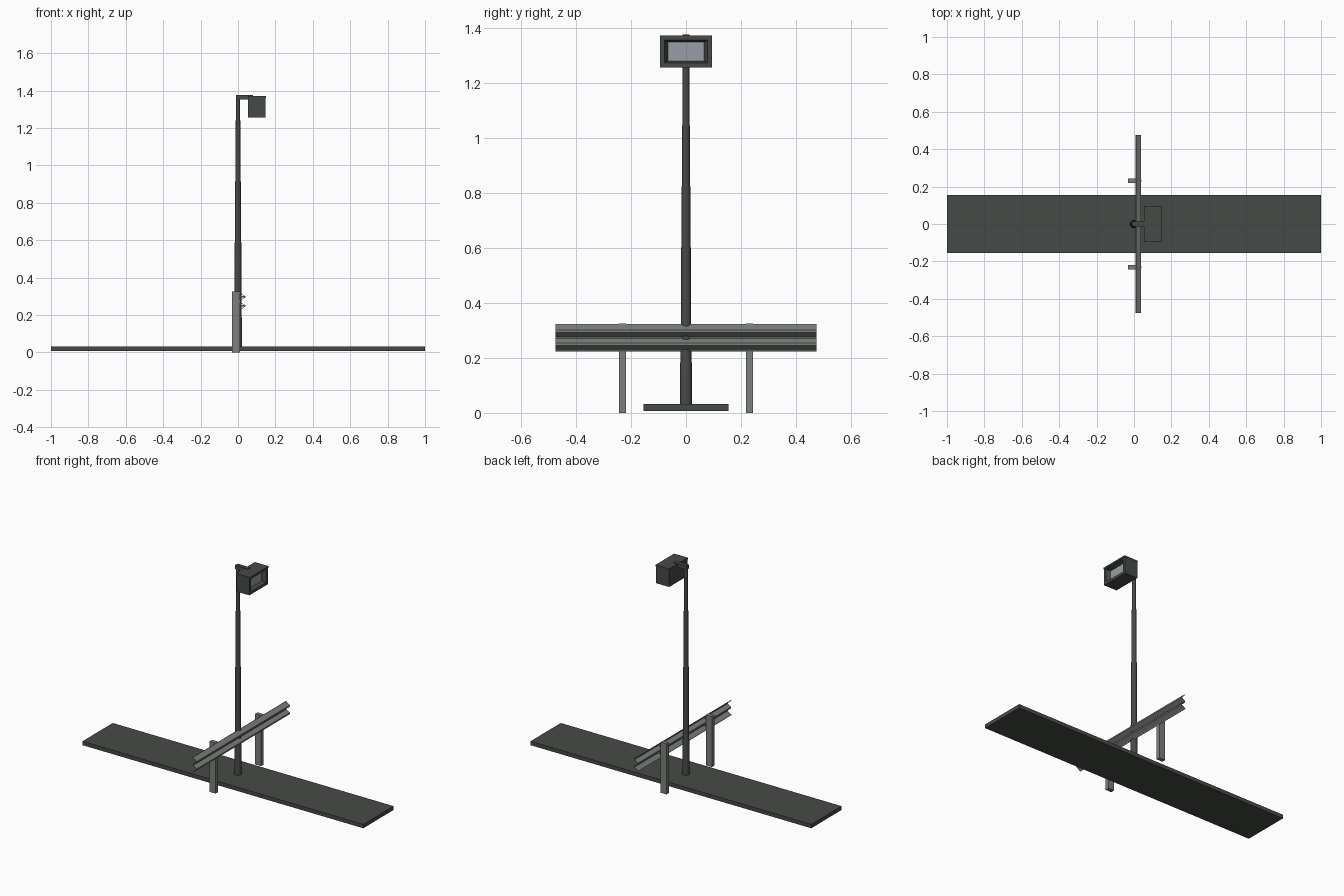
import bpy, bmesh, math

if "Cube" in bpy.data.objects:
    bpy.data.objects.remove(bpy.data.objects["Cube"])


def material(name, rgb):
    m = bpy.data.materials.new(name)
    m.diffuse_color = (*rgb, 1)
    m.use_nodes = True
    m.node_tree.nodes["Principled BSDF"].inputs["Base Color"].default_value = m.diffuse_color
    return m


DARK = material("dark green grey", (0.062, 0.069, 0.061))
GREY = material("galvanised grey", (0.20, 0.215, 0.20))
GLASS = material("pale lamp glass", (0.31, 0.345, 0.38))


def finish(name, bm, mats):
    bmesh.ops.recalc_face_normals(bm, faces=bm.faces[:])
    me = bpy.data.meshes.new(name)
    bm.to_mesh(me)
    bm.free()
    for m in mats:
        me.materials.append(m)
    ob = bpy.data.objects.new(name, me)
    bpy.context.collection.objects.link(ob)
    return ob


def box_bm(x, y, z):
    """Box mesh from (min, max) ranges."""
    bm = bmesh.new()
    bmesh.ops.create_cube(bm, size=1)
    for v in bm.verts:
        for i, (a, b) in enumerate((x, y, z)):
            v.co[i] = (a + b) / 2 + v.co[i] * (b - a)
    return bm


def box(name, x, y, z, mat):
    return finish(name, box_bm(x, y, z), [mat])


def lathe(name, rings, mat, sides=16):
    """Closed round column from (radius, height) rings."""
    bm = bmesh.new()
    loops = []
    for r, z in rings:
        loops.append([bm.verts.new((r * math.cos(2 * math.pi * i / sides),
                                    r * math.sin(2 * math.pi * i / sides), z))
                      for i in range(sides)])
    for a, b in zip(loops, loops[1:]):
        for i in range(sides):
            j = (i + 1) % sides
            bm.faces.new((a[i], a[j], b[j], b[i]))
    bm.faces.new(loops[0])
    bm.faces.new(loops[-1])
    ob = finish(name, bm, [mat])
    for p in ob.data.polygons:
        p.use_smooth = len(p.vertices) == 4 and abs(p.normal.z) < 0.5
    return ob


# Ground slab
box("base_slab", (-1, 1), (-0.154, 0.154), (0.007, 0.032), DARK)

# Tapered pole with a thicker foot
lathe("pole", [(0.0225, 0.03), (0.0215, 0.18), (0.0195, 0.19),
               (0.0185, 0.45), (0.011, 1.365)], DARK)

# Arm from pole top to lamp
box("lamp_arm", (-0.012, 0.08), (-0.013, 0.013), (1.352, 1.376), DARK)

# Lamp housing with a recessed front and glass at the back of the recess
bm = box_bm((0.054, 0.147), (-0.094, 0.094), (1.255, 1.368))
front = max(bm.faces, key=lambda f: f.calc_center_median().x)
for y, z, x in ((0.078, 0.041, 0.147), (0.066, 0.034, 0.122)):
    front = bmesh.ops.extrude_discrete_faces(bm, faces=[front])["faces"][0]
    for v in front.verts:
        v.co = (x, math.copysign(y, v.co.y),
                1.3135 + math.copysign(z, v.co.z - 1.3135))
front.material_index = 1
finish("lamp_housing", bm, [DARK, GLASS])
box("lamp_lid", (0.053, 0.151), (-0.095, 0.095), (1.361, 1.372), DARK)

# Corrugated guard rail: W profile swept along y
profile = [(0.010, 0.322), (0.013, 0.317), (0.036, 0.301), (0.036, 0.293),
           (0.012, 0.277), (0.012, 0.269), (0.036, 0.253), (0.036, 0.245),
           (0.013, 0.229), (0.010, 0.224)]
bm = bmesh.new()
rows = [[bm.verts.new((x, y, z)) for x, z in profile] for y in (-0.475, 0.475)]
for i in range(len(profile) - 1):
    bm.faces.new((rows[0][i], rows[0][i + 1], rows[1][i + 1], rows[1][i]))
rail = finish("guard_rail", bm, [GREY])
solid = rail.modifiers.new("thickness", "SOLIDIFY")
solid.thickness = 0.003
solid.offset = 0

# Rail posts and their bolts
for side, s in (("left", -1), ("right", 1)):
    y = s * 0.231
    box("rail_post_" + side, (-0.032, 0.011), (y - 0.013, y + 0.013),
        (0, 0.325), GREY)
    for k, z in enumerate((0.297, 0.249)):
        box(f"rail_bolt_{side}_{k + 1}", (0.008, 0.039),
            (y - 0.004, y + 0.004), (z - 0.004, z + 0.004), GREY)
